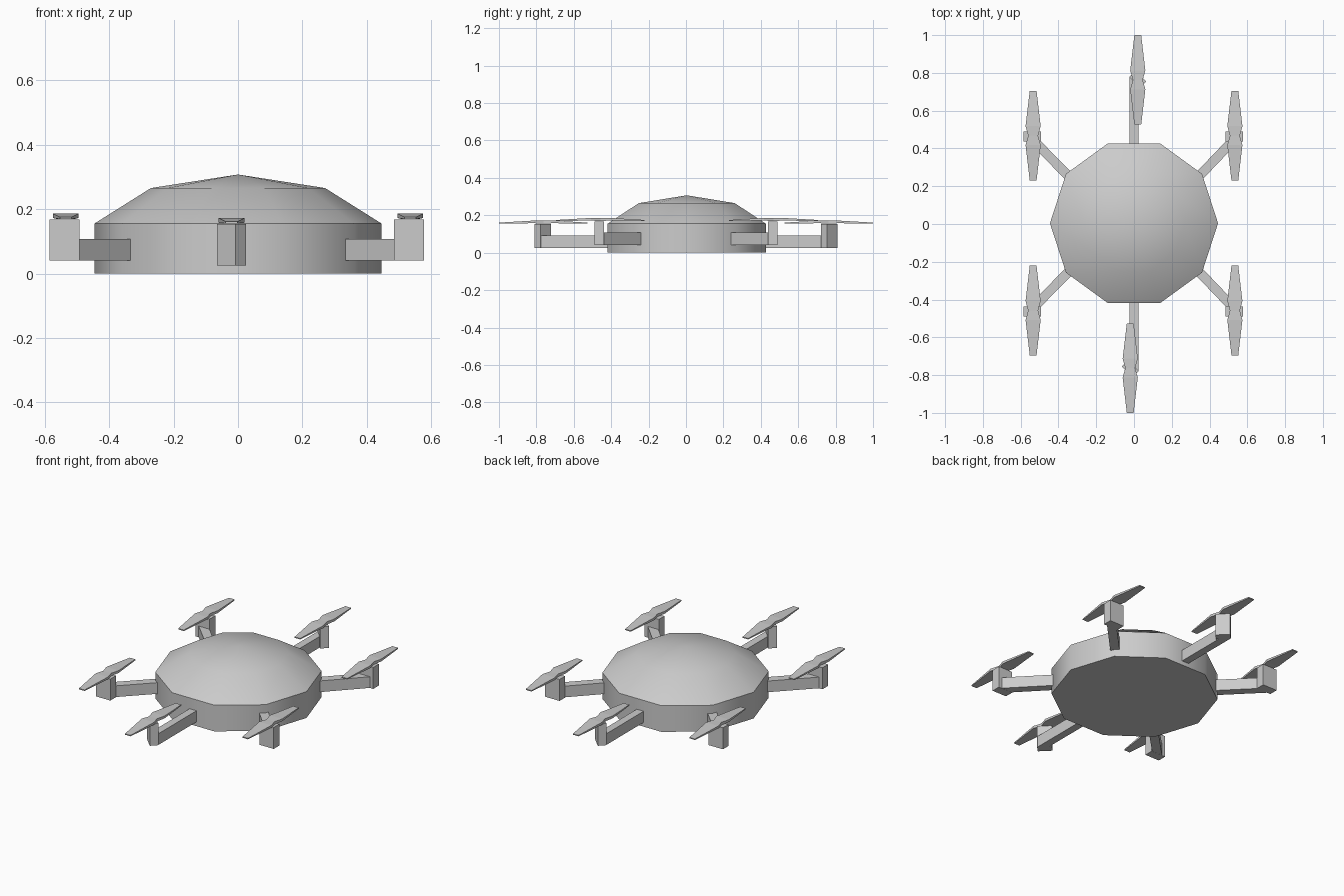
import bpy, bmesh, math
from mathutils import Vector

if "Cube" in bpy.data.objects:
    bpy.data.objects.remove(bpy.data.objects["Cube"])


def make_object(name, bm):
    bmesh.ops.recalc_face_normals(bm, faces=bm.faces[:])
    me = bpy.data.meshes.new(name)
    bm.to_mesh(me)
    bm.free()
    ob = bpy.data.objects.new(name, me)
    bpy.context.collection.objects.link(ob)
    return ob


def box(name, centre, size, angle=0.0):
    bm = bmesh.new()
    bmesh.ops.create_cube(bm, size=1)
    bmesh.ops.scale(bm, vec=size, verts=bm.verts[:])
    ob = make_object(name, bm)
    ob.location = centre
    ob.rotation_euler.z = angle
    return ob


def beam(name, start, end, width, z0, z1):
    a, b = Vector(start), Vector(end)
    d, m = b - a, (a + b) / 2
    return box(name, (m.x, m.y, (z0 + z1) / 2), (d.length, width, z1 - z0),
               math.atan2(d.y, d.x))


# Ten-sided domed body
def body():
    bm = bmesh.new()
    rings = []
    for r, z in [(0.445, 0.0), (0.445, 0.155), (0.27, 0.265)]:
        rings.append([bm.verts.new((r * math.cos(k * math.tau / 10),
                                    r * math.sin(k * math.tau / 10), z)) for k in range(10)])
    apex = bm.verts.new((0, 0, 0.307))
    bm.faces.new(rings[0])
    for lo, hi in zip(rings, rings[1:]):
        for k in range(10):
            n = (k + 1) % 10
            bm.faces.new((lo[k], lo[n], hi[n], hi[k]))
    for k in range(10):
        bm.faces.new((rings[2][k], rings[2][(k + 1) % 10], apex))
    ob = make_object("body", bm)
    ob.location.y = 0.004
    bpy.context.view_layer.objects.active = ob
    ob.select_set(True)
    bpy.ops.object.shade_smooth_by_angle(angle=math.radians(45))
    ob.select_set(False)


# Two-bladed propeller: lofted sections of (y, half width, bottom, top)
def propeller(name, x, y, z):
    sections = [(-0.237, 0.018, 0.0, 0.006), (-0.05, 0.04, 0.003, 0.017), (0, 0.026, 0, 0.016),
                (0.05, 0.04, 0.003, 0.017), (0.237, 0.018, 0.0, 0.006)]
    bm = bmesh.new()
    loops = [[bm.verts.new(p) for p in ((-w, s, b), (w, s, b), (w, s, t), (-w, s, t))]
             for s, w, b, t in sections]
    bm.faces.new(loops[0])
    bm.faces.new(loops[-1])
    for p, q in zip(loops, loops[1:]):
        for k in range(4):
            n = (k + 1) % 4
            bm.faces.new((p[k], p[n], q[n], q[k]))
    make_object(name, bm).location = (x, y, z)


body()

# Front and back arms with turned motor posts
for s, tag in ((-1, "front"), (1, "back")):
    beam(tag + "_arm", (0, s * 0.37), (0, s * 0.778), 0.045, 0.025, 0.091)
    box(tag + "_motor_post", (s * 0.02, s * 0.766, 0.089), (0.08, 0.047, 0.128), math.radians(-45))
    propeller(tag + "_propeller", s * 0.02, s * 0.763, 0.155)

# Four diagonal arms with motor posts
for sx, side in ((-1, "left"), (1, "right")):
    for sy, end in ((-1, "front"), (1, "back")):
        tag = end + "_" + side
        ox = 0.0 if sx > 0 else -0.008
        beam(tag + "_arm", (sx * 0.31, sy * 0.217), (sx * 0.545 + ox, sy * 0.463), 0.05, 0.041, 0.107)
        box(tag + "_motor_post", (sx * 0.53 + ox, sy * 0.464, 0.104), (0.093, 0.052, 0.127))
        propeller(tag + "_propeller", sx * 0.534, sy * 0.463 + 0.005, 0.169)
